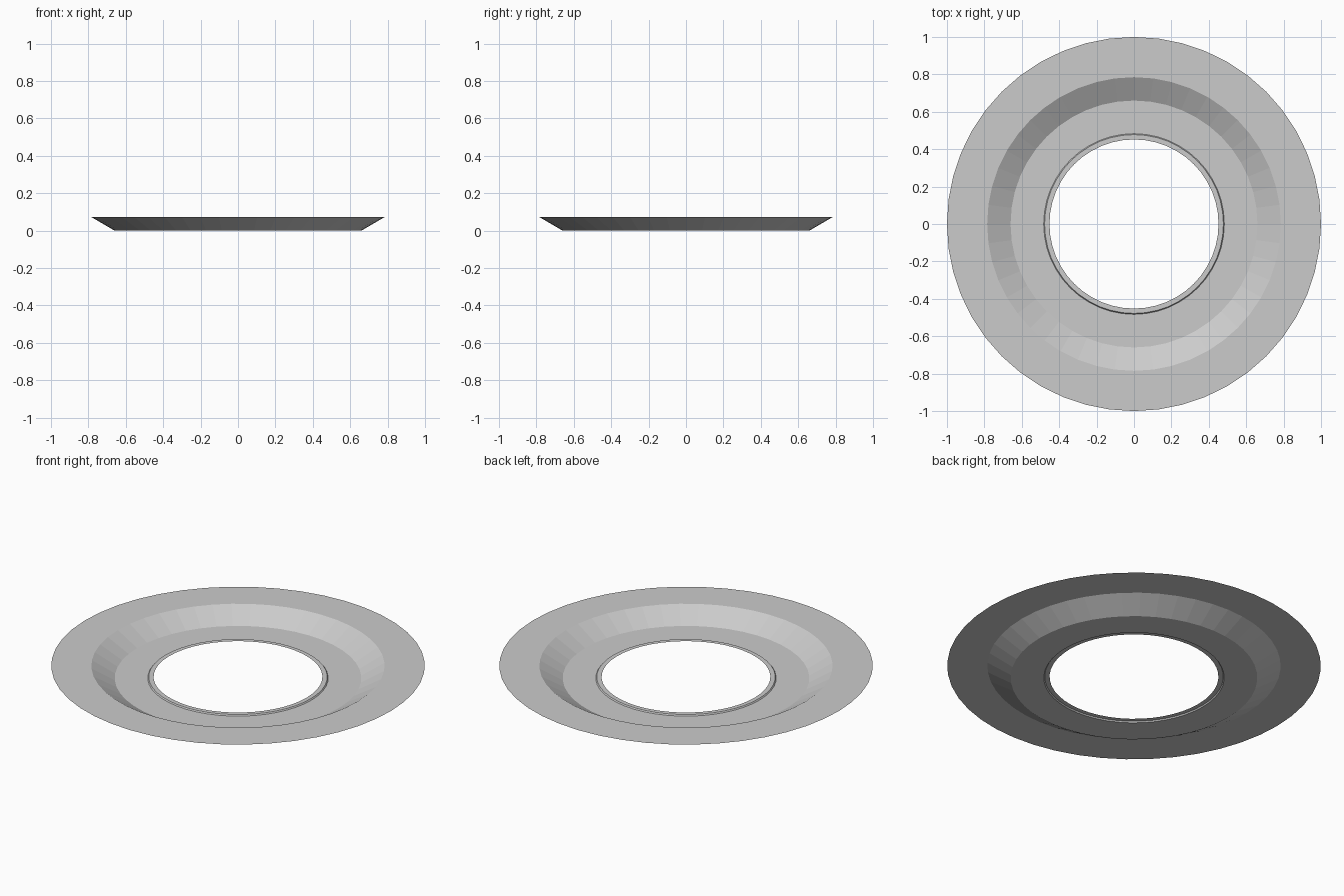
import bpy, bmesh
from math import tau
from mathutils import Vector

if "Cube" in bpy.data.objects:
    bpy.data.objects.remove(bpy.data.objects["Cube"])

SEGMENTS = 48


def lathe(name, profile):
    """Revolve an open (radius, height) profile around z into a thin sheet."""
    bm = bmesh.new()
    verts = [bm.verts.new((r, 0, z)) for r, z in profile]
    edges = [bm.edges.new(pair) for pair in zip(verts, verts[1:])]
    bmesh.ops.spin(bm, geom=verts + edges, cent=(0, 0, 0), axis=(0, 0, 1),
                   angle=tau, steps=SEGMENTS, use_merge=False)
    bmesh.ops.remove_doubles(bm, verts=bm.verts, dist=1e-4)
    # Every face looks upward or outward from the sheet's top side
    bmesh.ops.recalc_face_normals(bm, faces=bm.faces)
    bm.faces.ensure_lookup_table()
    if sum(f.normal.z for f in bm.faces) < 0:
        bmesh.ops.reverse_faces(bm, faces=bm.faces)
    mesh = bpy.data.meshes.new(name)
    bm.to_mesh(mesh)
    bm.free()
    obj = bpy.data.objects.new(name, mesh)
    bpy.context.collection.objects.link(obj)
    return obj


# Flat outer rim, sloping wall, flat floor and slightly raised lip at the hole
lathe("dished_ring", [
    (1.0, 0.073), (0.785, 0.073),
    (0.66, 0.0), (0.483, 0.0),
    (0.478, 0.007), (0.452, 0.007),
])
